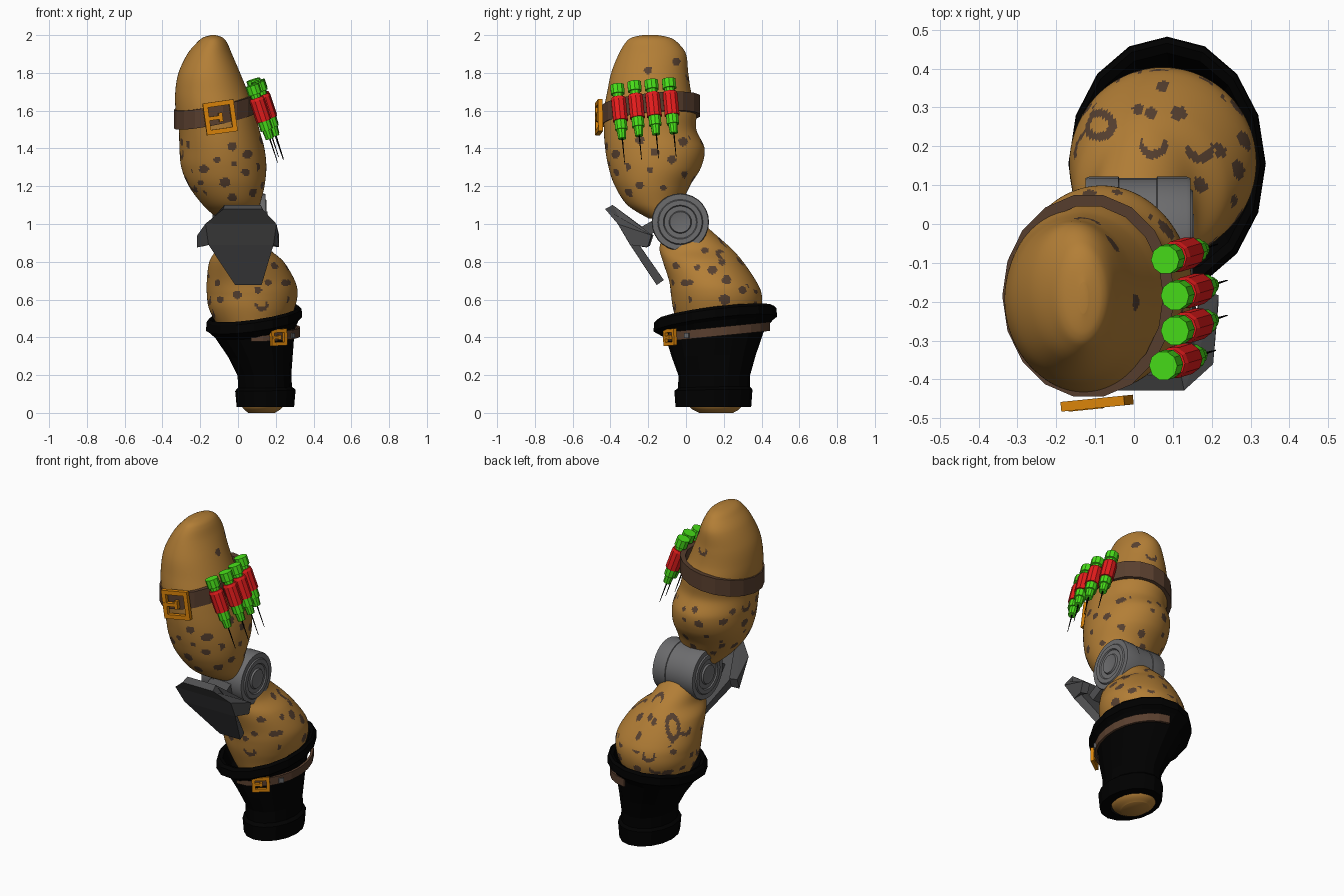
import bpy, bmesh, math, random
from mathutils import Vector, Matrix

if "Cube" in bpy.data.objects:
    bpy.data.objects.remove(bpy.data.objects["Cube"])

random.seed(4)
COLORS = {"tan": (.45, .21, .037), "spot_brown": (.095, .052, .03), "belt_brown": (.10, .05, .028),
          "gold": (.7, .23, .003), "green": (.065, .75, .01), "red": (.8, .012, .012),
          "grey": (.15, .15, .155), "dark_grey": (.08, .08, .083), "black": (0, 0, 0)}
MAT = {}
for n, c in COLORS.items():
    MAT[n] = bpy.data.materials.new(n)
    MAT[n].diffuse_color = (*c, 1)


def finish(bm, name, mats, angle=None, recalc=True):
    if recalc:
        bmesh.ops.recalc_face_normals(bm, faces=bm.faces)
    me = bpy.data.meshes.new(name)
    bm.to_mesh(me)
    bm.free()
    for m in mats:
        me.materials.append(MAT[m])
    if angle:
        me.polygons.foreach_set("use_smooth", [True] * len(me.polygons))
        me.set_sharp_from_angle(angle=math.radians(angle))
    ob = bpy.data.objects.new(name, me)
    bpy.context.collection.objects.link(ob)
    return ob


def loft(name, rings, mats, seg=None, angle=None, caps=True, loop=False):
    """Skin a list of point rings; seg gives a material index per ring gap."""
    bm = bmesh.new()
    vs = [[bm.verts.new(p) for p in r] for r in rings]
    n = len(rings[0])
    for i in range(len(vs) if loop else len(vs) - 1):
        a, b = vs[i], vs[(i + 1) % len(vs)]
        for j in range(n):
            k = (j + 1) % n
            bm.faces.new((a[j], a[k], b[k], b[j])).material_index = seg[i] if seg else 0
    if caps:
        bm.faces.new(vs[0])
        f = bm.faces.new(vs[-1])
        f.material_index = seg[-1] if seg else 0
    return finish(bm, name, mats, angle)


def ellipse(cx, cy, rx, ry, z, n, tx=0, ty=0):
    pts = []
    for i in range(n):
        a = 2 * math.pi * i / n
        x, y = rx * math.cos(a), ry * math.sin(a)
        pts.append(Vector((cx + x, cy + y, z + tx * x + ty * y)))
    return pts


def spline(keys, steps):
    """Catmull-Rom through tuples."""
    out = []
    for i in range(len(keys) - 1):
        p = [keys[max(0, min(len(keys) - 1, i + d))] for d in (-1, 0, 1, 2)]
        for s in range(steps):
            t = s / steps
            out.append([.5 * (2 * b + (c - a) * t + (2 * a - 5 * b + 4 * c - d) * t * t
                        + (3 * b - a - 3 * c + d) * t ** 3) for a, b, c, d in zip(*p)])
    return out + [list(keys[-1])]


# --- leg flesh: (z, cx, rx, cy, ry) ---
THIGH = [(1.03, -.01, .10, -.11, .09), (1.1, -.035, .15, -.165, .145), (1.2, -.06, .2, -.178, .198),
         (1.3, -.075, .225, -.165, .245), (1.4, -.085, .225, -.165, .263), (1.5, -.1, .213, -.19, .245),
         (1.6, -.12, .21, -.19, .245), (1.7, -.14, .192, -.195, .222), (1.8, -.152, .163, -.192, .204),
         (1.9, -.15, .118, -.178, .178), (1.96, -.138, .08, -.182, .138), (1.987, -.133, .052, -.187, .1),
         (2.0, -.13, .012, -.19, .04)]
CALF = [(0, .125, .07, .16, .09), (.04, .13, .11, .155, .14), (.15, .14, .115, .15, .14),
        (.3, .12, .12, .15, .15), (.45, .08, .18, .16, .2), (.55, .073, .226, .165, .233),
        (.63, .075, .24, .16, .24), (.7, .068, .233, .14, .23), (.8, .045, .197, .09, .212),
        (.87, .025, .14, .05, .19), (.95, .01, .115, .015, .135), (1.03, .01, .08, -.02, .08)]

# --- coat spots seen from each side: (across, up, radius) ---
FRONT = [(-.18, 1.29, .026), (-.11, 1.34, .018), (-.03, 1.41, .024), (.05, 1.37, .026), (-.02, 1.32, .016),
         (-.185, 1.155, .022), (-.07, 1.22, .028), (-.03, 1.14, .024), (.04, 1.275, .022), (.08, 1.165, .022),
         (-.2, 1.22, .016), (-.115, .69, .022), (-.095, .6, .018), (-.005, .625, .024), (.125, .57, .034),
         (.105, .65, .02), (.16, .69, .018), (.195, .78, .02), (.25, .69, .022)]
RIGHT = [(-.05, 1.86, .022), (-.2, 1.815, .022), (-.375, 1.4, .02), (-.245, 1.445, .025), (-.165, 1.38, .024),
         (-.075, 1.34, .024), (-.015, 1.435, .026), (-.32, 1.3, .026), (-.245, 1.205, .022), (-.305, 1.17, .022),
         (-.12, 1.19, .018), (-.005, 1.26, .02), (-.19, 1.285, .018), (.1, .86, .02), (.14, .757, .026),
         (.02, .69, .018), (.19, .8, .02), (.215, .705, .026), (.01, .6, .022), (.205, .6, .03),
         (.3, .65, .022), (.06, .77, .016), (.285, .545, .024), (.35, .68, .02)]
TOP = [(.075, .355, .016), (.01, .295, .014), (.045, .285, .016), (.115, .285, .02), (.24, .33, .016),
       (-.09, .255, .045), (.05, .2, .036), (.17, .19, .036), (.23, .19, .02), (.3, .17, .018)]


def scatter(us, zs):
    return [(u + random.uniform(-.03, .03), z + random.uniform(-.03, .03),
             random.choice((.014, .018, .022, .025, .036))) for u in us for z in zs]


LOW = (.54, .63, .73, 1.17, 1.26, 1.35, 1.44)
LEFT = scatter((-.35, -.24, -.13, -.02, .09, .2, .31), LOW)
BACK = scatter((-.25, -.14, -.03, .08, .19), LOW) + [(-.12, 1.78, .033)]
SEEN = [((0, -1, 0), FRONT), ((1, 0, 0), RIGHT)]
HIDDEN = [((-1, 0, 0), LEFT), ((0, 1, 0), BACK)]


def in_spot(du, dv, r):
    d = math.hypot(du, dv * 1.1)
    if r > .04:                       # ring
        return .5 * r < d < r
    if r > .03:                       # crescent
        return d < r and math.hypot(du, dv - .5 * r) > .75 * r
    return d < r


def flesh(name, keys, sides):
    rings = [ellipse(k[1], k[3], k[2], k[4], k[0], 150) for k in spline(keys, 13)]
    ob = loft(name, rings, ["tan", "spot_brown"], angle=60)
    for p in ob.data.polygons:
        c, nrm = p.center, p.normal
        for d, spots in sides:
            if nrm.dot(Vector(d)) > (.33 if d[2] else .6):
                u = c.y if d[0] else c.x
                v = c.y if d[2] else c.z
                if any(in_spot(u - s[0], v - s[1], s[2]) for s in spots):
                    p.material_index = 1
                break


flesh("thigh", THIGH, SEEN + HIDDEN)
flesh("calf", CALF, SEEN + [((0, 0, 1), TOP)] + HIDDEN)

# --- boot: foot band, flared sleeve, tilted rim, inner wall: (z, cx, rx, cy, ry, tilt) ---
BOOT = [(.03, .14, .105, .15, .14, 0), (.03, .145, .152, .145, .2, 0), (.12, .145, .16, .145, .207, .15),
        (.135, .143, .143, .148, .19, .15), (.2, .14, .142, .15, .19, .1), (.3, .12, .17, .148, .222, .3),
        (.42, .09, .21, .155, .262, .8), (.455, .085, .235, .155, .305, 1), (.47, .085, .254, .155, .327, 1),
        (.515, .085, .252, .155, .324, 1), (.53, .085, .24, .155, .31, 1), (.52, .085, .222, .155, .285, 1),
        (.42, .09, .19, .155, .24, .8), (.34, .11, .13, .15, .16, .3)]
loft("boot", [ellipse(b[1], b[3], b[2], b[4], b[0], 16, .14 * b[5], .12 * b[5]) for b in BOOT],
     ["black"], caps=False)


def band(name, c, r, h, t, a0, a1, n, mat, tx, ty):
    """Flat strap following part of an ellipse on a tilted plane."""
    rings = []
    full = a1 - a0 >= 360
    for i in range(n + (0 if full else 1)):
        a = math.radians(a0 + (a1 - a0) * i / n)
        ring = []
        for dr, dz in ((0, -h), (0, h), (-t, h), (-t, -h)):
            x, y = (r[0] + dr) * math.cos(a), (r[1] + dr) * math.sin(a)
            ring.append(Vector((c[0] + x, c[1] + y, c[2] + tx * x + ty * y + dz)))
        rings.append(ring)
    return loft(name, rings, [mat], caps=not full, loop=full)


band("thigh_belt", (-.117, -.185, 1.6), (.222, .263), .05, .03, 0, 360, 18, "belt_brown", .2, .1)
band("ankle_strap", (.09, .165, .43), (.24, .28), .024, .014, -95, 85, 12, "belt_brown", 0, .1)


def boxes(name, mat, M, parts):
    bm = bmesh.new()
    for loc, size in parts:
        bmesh.ops.create_cube(bm, size=1, matrix=M @ Matrix.Translation(loc) @ Matrix.Diagonal((*size, 1)))
    return finish(bm, name, [mat])


def buckle(name, loc, yaw, roll, w, h, b):
    M = Matrix.Translation(loc) @ Matrix.Rotation(yaw, 4, 'Z') @ Matrix.Rotation(roll, 4, 'Y')
    parts = [((s * (w - b) / 2, 0, 0), (b, b, h)) for s in (-1, 1)]
    parts += [((0, 0, s * (h - b) / 2), (w - 2 * b, b, b)) for s in (-1, 1)]
    parts += [((-w * .2, -.002, 0), (w * .5, b, b * .8)), ((w * .02, -.002, 0), (b * .8, b, h * .28))]
    boxes(name, "gold", M, parts)


buckle("thigh_buckle", (-.095, -.461, 1.565), .1, -.14, .165, .17, .025)
buckle("ankle_buckle", (.215, -.085, .4), .6, -.05, .1, .088, .019)
boxes("strap_rivet", "grey", Matrix.Translation((.29, .005, .41)) @ Matrix.Rotation(.95, 4, 'Z'),
      [((0, 0, 0), (.028, .012, .028))])

# --- knee drum: profile (x, radius) turned about the side axis ---
END = [(.15, .03), (.155, .055), (.145, .06), (.145, .085), (.152, .09), (.152, .115),
       (.145, .12), (.145, .148), (.135, .152), (.06, .152), (.058, .148)]
PROFILE = END + [(-x + .02, r) for x, r in reversed(END)]
loft("knee_drum", [[Vector((x, -.03 + r * math.cos(a * math.pi / 14), 1.01 + r * math.sin(a * math.pi / 14)))
                    for a in range(28)] for x, r in PROFILE], ["grey"], angle=35)

# --- knee guard: bent shield with wings folded back ---
bm = bmesh.new()
L, R = [], []
for z, hw, cx in ((1.09, .1, .025), (1.0, .17, .015), (.9, .16, .015), (.69, .07, .055)):
    for side, s in ((L, -1), (R, 1)):
        side.append(bm.verts.new((cx + s * hw, -.415 + (1.1 - z) * .68, z)))
for i in range(3):
    bm.faces.new((L[i], R[i], R[i + 1], L[i + 1]))
for side, s in ((L, -1), (R, 1)):
    a, b = bm.verts.new((s * .195, -.18, .94)), bm.verts.new((s * .195, -.2, .88))
    bm.faces.new((side[0], side[1], a))
    bm.faces.new((side[1], side[2], b, a))
guard = finish(bm, "knee_guard", ["dark_grey"])
mod = guard.modifiers.new("thickness", 'SOLIDIFY')
mod.thickness, mod.offset = .046, 0
boxes("guard_bracket", "dark_grey", Matrix.Translation((.01, -.22, .96)) @ Matrix.Rotation(.5, 4, 'X'),
      [((0, 0, 0), (.14, .16, .06))])

# --- four syringes on the belt: (distance along, radius, material) ---
SYRINGE = [(0, .038, 0), (.05, .038, 0), (.05, .028, 0), (.07, .028, 1), (.07, .036, 1), (.085, .041, 1),
           (.2, .041, 1), (.2, .034, 0), (.25, .034, 0), (.25, .026, 0), (.3, .022, 0), (.3, .004, 2),
           (.434, .0015, 2)]
axis = Vector((.135, .04, -.41)).normalized()
side = axis.cross(Vector((0, 1, 0))).normalized()
up = axis.cross(side)
for i, top in enumerate([(.075, -.365, 1.735), (.105, -.275, 1.75), (.105, -.185, 1.758), (.08, -.092, 1.765)]):
    rings = [[Vector(top) + axis * s + r * (side * math.cos(a * math.pi / 5) + up * math.sin(a * math.pi / 5))
              for a in range(10)] for s, r, m in SYRINGE]
    loft(f"syringe_{i + 1}", rings, ["green", "red", "black"], seg=[m for s, r, m in SYRINGE])

for m in bpy.data.materials:
    if m.users and not m.is_grease_pencil:
        m.use_nodes = True
        m.node_tree.nodes["Principled BSDF"].inputs["Base Color"].default_value = m.diffuse_color
